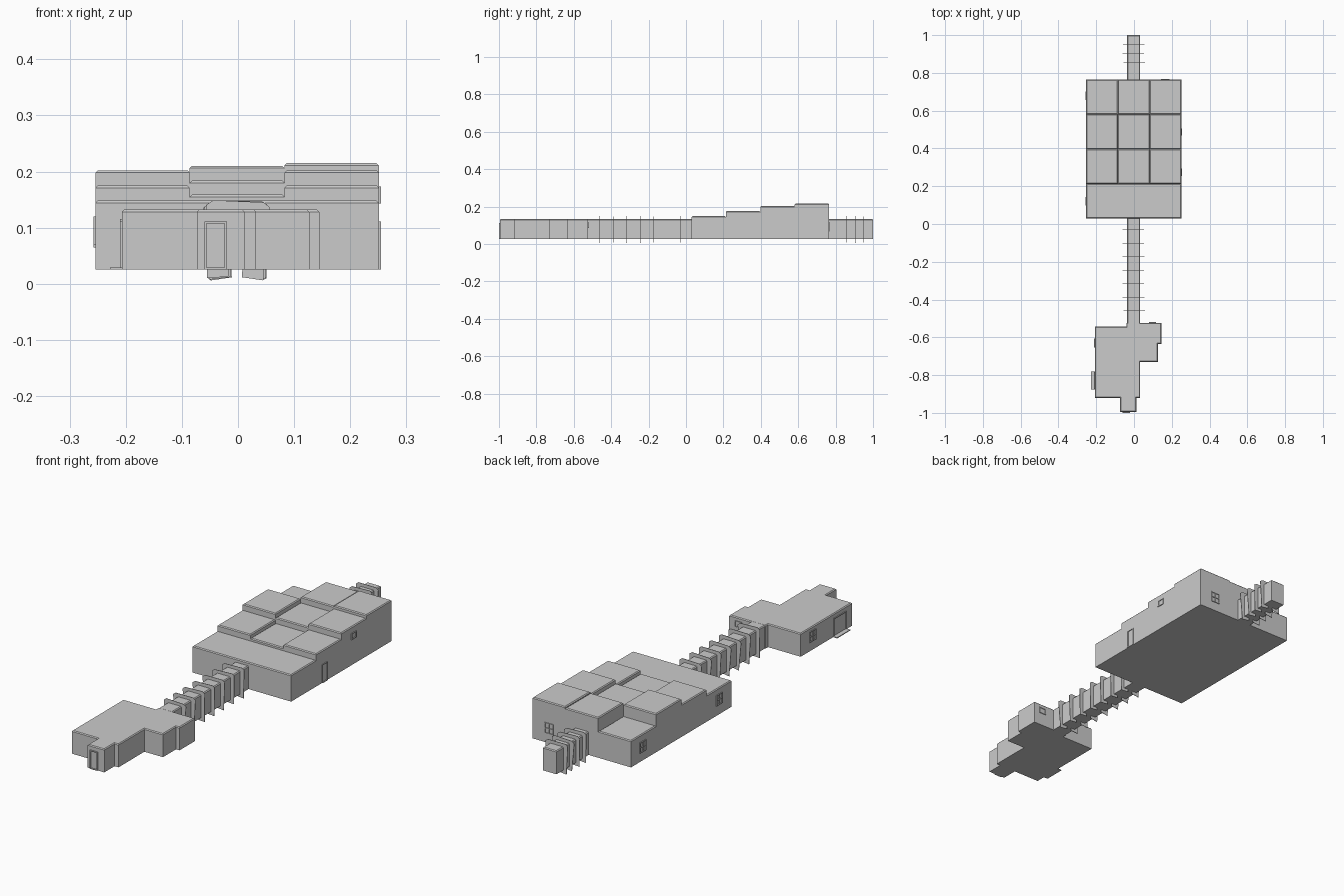
import bpy, bmesh, random
from math import radians
from mathutils import Matrix, Vector

if "Cube" in bpy.data.objects:
    bpy.data.objects.remove(bpy.data.objects["Cube"])

random.seed(4)
BASE, LOW = 0.025, 0.132


def finish(name, bm):
    bmesh.ops.recalc_face_normals(bm, faces=bm.faces)
    me = bpy.data.meshes.new(name)
    bm.to_mesh(me)
    bm.free()
    ob = bpy.data.objects.new(name, me)
    bpy.context.collection.objects.link(ob)
    return ob


def block(name, outline, z0, z1, chamfer=0.004):
    """Prism over a plan outline with a chamfered roof edge."""
    bm = bmesh.new()
    vs = [bm.verts.new((x, y, z0)) for x, y in outline]
    face = bm.faces.new(vs)
    ext = bmesh.ops.extrude_face_region(bm, geom=[face], use_keep_orig=True)
    top = [g for g in ext['geom'] if isinstance(g, bmesh.types.BMVert)]
    bmesh.ops.translate(bm, verts=top, vec=(0, 0, z1 - z0))
    bmesh.ops.recalc_face_normals(bm, faces=bm.faces)
    if chamfer:
        edges = [e for e in bm.edges if all(v.co.z > z1 - 1e-5 for v in e.verts)]
        bmesh.ops.bevel(bm, geom=edges, offset=chamfer, segments=1,
                        profile=0.5, affect='EDGES')
    return finish(name, bm)


def rect(x0, x1, y0, y1):
    return [(x0, y0), (x1, y0), (x1, y1), (x0, y1)]


def bars(name, boxes, matrix):
    """Several boxes (centre, size) in one object."""
    bm = bmesh.new()
    for c, s in boxes:
        m = matrix @ Matrix.Translation(c) @ Matrix.Diagonal((*s, 1))
        bmesh.ops.create_cube(bm, size=1, matrix=m)
    return finish(name, bm)


def wall(x, y, z, turn):
    return Matrix.Translation((x, y, z)) @ Matrix.Rotation(radians(turn), 4, 'Z')


def framed(name, place, w, h, panes=True):
    """Frame standing slightly proud of a wall; local -y faces outward."""
    t, d = 0.004, 0.007
    parts = [((s * (w - t) / 2, 0, 0), (t, d, h)) for s in (-1, 1)]
    parts += [((0, 0, s * (h - t) / 2), (w, d, t)) for s in (-1, 1)]
    if panes:
        parts += [((0, 0, 0), (t, d, h)), ((0, 0, 0), (w, d, t))]
    bars(name, parts, place)


# Main hall: one front bay and stepped roof bays behind it
xs = [-0.254, -0.086, 0.083, 0.251]
ys = [0.03, 0.213, 0.397, 0.581, 0.765]
block("hall_front_bay", rect(xs[0], xs[3], ys[0], ys[1]), BASE, 0.148)
heights = [(0.175, 0.159, 0.175), (0.202, 0.184, 0.202), (0.148, 0.21, 0.215)]
for r, row in enumerate(heights):
    for c, h in enumerate(row):
        block(f"hall_bay_{r}_{c}", rect(xs[c], xs[c + 1], ys[r + 1], ys[r + 2]), BASE, h)

# Front cabin with side wing and entrance porch
block("front_cabin", [
    (-0.207, -0.92), (-0.073, -0.92), (-0.073, -0.995), (0.012, -0.995),
    (0.012, -0.92), (0.032, -0.92), (0.032, -0.73), (0.127, -0.73),
    (0.127, -0.635), (0.145, -0.635), (0.145, -0.523), (-0.04, -0.523),
    (-0.04, -0.543), (-0.207, -0.543)], BASE, LOW)

# Connecting corridor and rear exit corridor
block("link_corridor", rect(-0.037, 0.033, -0.53, 0.04), BASE, LOW)
block("rear_corridor", rect(-0.037, 0.033, 0.76, 1.0), BASE, LOW)


# Thin rib plates around the corridors, with two splayed feet
def rib(name, y, tilt):
    profile = [(-0.012, 0.012), (-0.05, 0.008), (-0.057, 0.138), (-0.045, 0.147),
               (0.045, 0.147), (0.057, 0.138), (0.05, 0.008), (0.012, 0.012),
               (0.012, 0.03), (-0.012, 0.03)]
    bm = bmesh.new()
    f = bm.faces.new([bm.verts.new((x - 0.002, -0.001, z)) for x, z in profile])
    ext = bmesh.ops.extrude_face_region(bm, geom=[f], use_keep_orig=True)
    vs = [g for g in ext['geom'] if isinstance(g, bmesh.types.BMVert)]
    bmesh.ops.translate(bm, verts=vs, vec=(0, 0.002, 0))
    bmesh.ops.rotate(bm, verts=bm.verts, cent=Vector((0, 0, 0.08)),
                     matrix=Matrix.Rotation(tilt, 3, 'Y'))
    bmesh.ops.translate(bm, verts=bm.verts, vec=(0, y, 0))
    finish(name, bm)


for i in range(7):
    rib(f"link_rib_{i}", -0.03 - i * 0.0717, random.uniform(-0.05, 0.05))
for i, y in enumerate((0.81, 0.857, 0.904, 0.948)):
    rib(f"rear_rib_{i}", y, random.uniform(-0.07, 0.07))

# Windows
framed("hall_left_rear_window", wall(-0.254, 0.68, 0.09, -90), 0.045, 0.05)
framed("hall_left_front_window", wall(-0.254, 0.12, 0.095, -90), 0.045, 0.05)
framed("hall_right_window", wall(0.251, 0.487, 0.158, 90), 0.036, 0.03, False)
framed("hall_rear_window", wall(0.165, 0.765, 0.092, 180), 0.045, 0.05)
framed("cabin_left_window", wall(-0.207, -0.63, 0.09, -90), 0.045, 0.05)
framed("wing_rear_window", wall(0.098, -0.523, 0.1, 180), 0.036, 0.03, False)

# Doors and the side step
framed("front_door", wall(-0.04, -0.9965, 0.068, 0), 0.04, 0.086, False)
framed("hall_side_door", wall(0.251, 0.275, 0.068, 90), 0.04, 0.086, False)
framed("cabin_side_door", wall(-0.207, -0.828, 0.068, -90), 0.09, 0.086, False)
block("side_step", rect(-0.228, -0.2, -0.876, -0.78), BASE, BASE + 0.004, 0)
